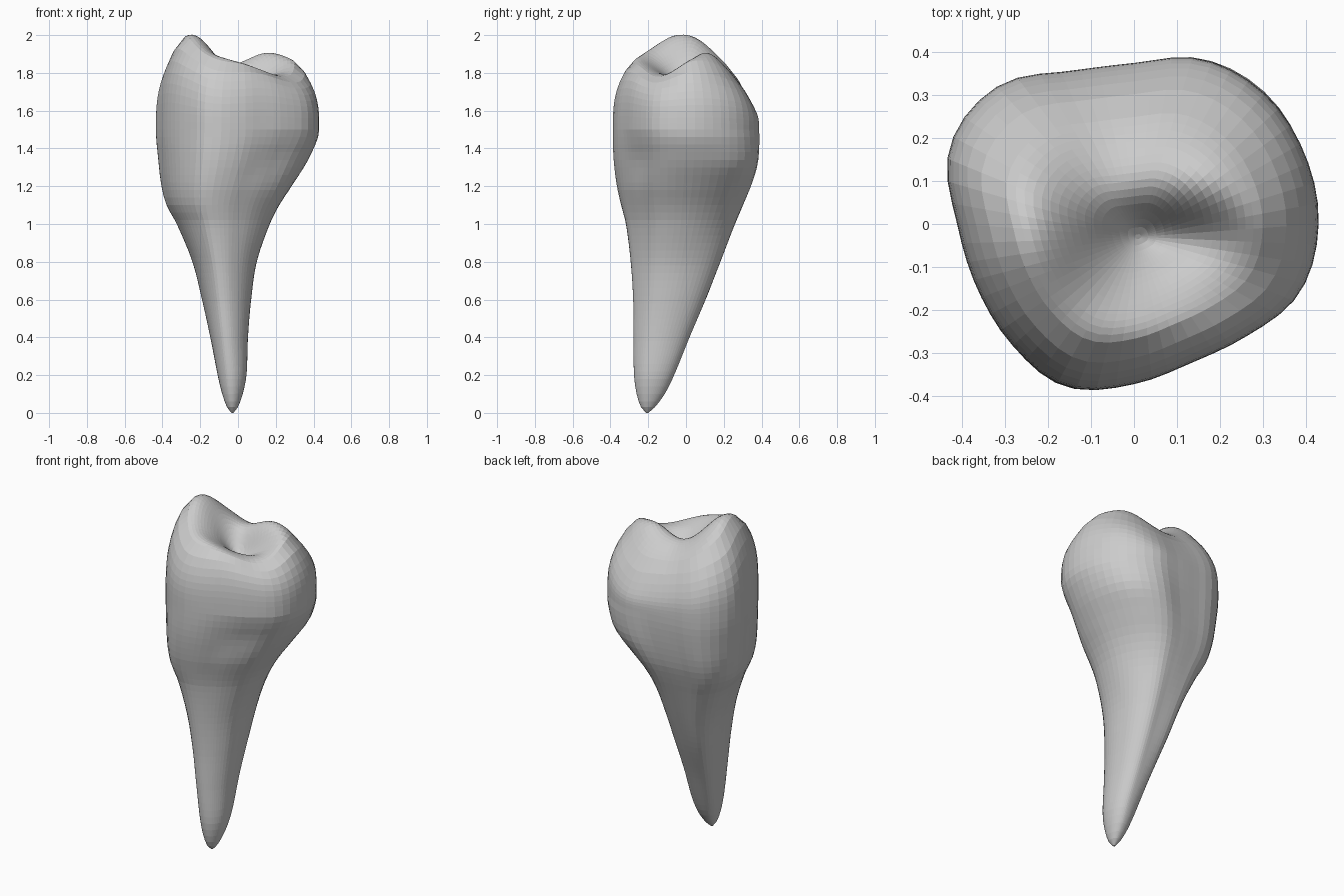
import bpy, bmesh
from math import sin, cos, pi, exp, radians

old = bpy.data.objects.get("Cube")
if old:
    bpy.data.objects.remove(old, do_unlink=True)

SEGMENTS = 56
RIM_Z = 1.5
DOME = 3.3

# Width and depth limits up the root and crown: z, left x, right x, front y, back y
PROFILE = [
    (0.0, -0.035, -0.025, -0.21, -0.20),
    (0.03, -0.058, -0.001, -0.238, -0.165),
    (0.1, -0.084, 0.025, -0.262, -0.112),
    (0.2, -0.108, 0.045, -0.276, -0.062),
    (0.4, -0.145, 0.053, -0.28, 0.02),
    (0.6, -0.185, 0.07, -0.282, 0.105),
    (0.8, -0.235, 0.10, -0.295, 0.185),
    (1.0, -0.32, 0.17, -0.32, 0.265),
    (1.1, -0.375, 0.22, -0.345, 0.305),
    (1.2, -0.402, 0.285, -0.367, 0.342),
    (1.35, -0.42, 0.377, -0.385, 0.374),
    (RIM_Z, -0.432, 0.432, -0.388, 0.388),
]
# Mirrored row beyond the rim, so the wall is upright where the crown begins
PROFILE.append((2 * RIM_Z - PROFILE[-2][0],) + PROFILE[-2][1:])

# Crown outline radii at equal angles, counter-clockwise from +x
OUTLINE = [0.43, 0.43, 0.43, 0.415, 0.375, 0.386, 0.452, 0.465,
           0.412, 0.395, 0.4, 0.41, 0.373, 0.35, 0.37, 0.418]

# Local swellings and hollows of the wall: angle, height, vertical spread, amount
SWELLS = [
    (135, 0.62, 0.25, 0.15),     # broad back right of the root
    (45, 1.32, 0.08, 0.07),      # low bulge under the back left cusp
    (45, 0.97, 0.1, -0.05),      # neck beneath that bulge
    (315, 1.34, 0.08, -0.06),    # slimmer front left
]


def hermite(a, b, ma, mb, t):
    return (a * (2*t**3 - 3*t*t + 1) + ma * (t**3 - 2*t*t + t)
            + b * (3*t*t - 2*t**3) + mb * (t**3 - t*t))


def limits(z):
    """Smoothly interpolated profile row at height z."""
    i = max(k for k in range(len(PROFILE) - 2) if PROFILE[k][0] <= z)
    o, p, q, r = PROFILE[max(i - 1, 0)], PROFILE[i], PROFILE[i + 1], PROFILE[i + 2]
    h = q[0] - p[0]
    t = (z - p[0]) / h
    return [hermite(p[k], q[k], (q[k] - o[k]) / (q[0] - o[0]) * h,
                    (r[k] - p[k]) / (r[0] - p[0]) * h, t) for k in range(1, 5)]


def outline(angle):
    """Crown outline point scaled to a unit box."""
    n = len(OUTLINE)
    u = angle / (2 * pi) * n
    i = int(u)
    a, b, c, d = (OUTLINE[(i + k) % n] for k in (-1, 0, 1, 2))
    radius = hermite(b, c, (c - a) / 2, (d - b) / 2, u - i)
    return radius * cos(angle) / 0.432, radius * sin(angle) / 0.388


def swell(angle, z):
    return 1 + sum(amount * max(0, cos(angle - radians(at)))**8
                   * exp(-((z - height) / spread)**2 / 2)
                   for at, height, spread, amount in SWELLS)


def bump(x, y, cx, cy, wx, wy):
    return exp(-((x - cx) / wx)**2 / 2 - ((y - cy) / wy)**2 / 2)


def biting_height(x, y):
    """Cusps, lip, groove and pit of the biting surface."""
    h = 1.79
    h += 0.26 * bump(x, y, -0.285, -0.04, 0.13, 0.19)   # tall left cusp
    h += 0.125 * bump(x, y, 0.17, 0.11, 0.13, 0.09)     # back right cusp
    h += 0.07 * bump(x, y, 0.32, 0.0, 0.07, 0.08)       # right rim
    h += 0.09 * bump(x, y, 0.02, -0.28, 0.2, 0.08)      # front lip
    h -= 0.15 * bump(x, y, 0.0, 0.42, 0.4, 0.07)        # sloping back
    h -= 0.05 * bump(x, y, 0.1, -0.03, 0.09, 0.045)     # groove
    h -= 0.06 * bump(x, y, 0.01, -0.03, 0.07, 0.06)     # pit
    return h


def ring(bm, point):
    return [bm.verts.new(point(2 * pi * i / SEGMENTS)) for i in range(SEGMENTS)]


def root_point(z):
    x0, x1, y0, y1 = limits(z)
    blend = min(1, 0.2 + 0.8 * z / 1.25)

    def point(a):
        u, v = outline(a)
        f = swell(a, z)
        u = (u * blend + cos(a) * (1 - blend)) * f
        v = (v * blend + sin(a) * (1 - blend)) * f
        return ((x0 + x1 + u * (x1 - x0)) / 2, (y0 + y1 + v * (y1 - y0)) / 2, z)
    return point


def crown_point(s):
    def point(a):
        u, v = outline(a)
        x = u * 0.432 * s + 0.01 * (1 - s)
        y = v * 0.388 * s - 0.03 * (1 - s)
        dome = (1 - s**DOME) ** (1 / DOME)
        return (x, y, RIM_Z + (biting_height(x, y) - RIM_Z) * dome)
    return point


bm = bmesh.new()
heights = [0, 0.012, 0.03, 0.06] + [0.1 + 0.04 * i for i in range(35)]
rings = [ring(bm, root_point(z)) for z in heights]

# Rounded shoulder, then evenly spaced rings in to the pit
shoulder = [(1 - (k / 10)**DOME) ** (1 / DOME) for k in range(10)]
inner = [0.64 - 0.045 * k for k in range(14)] + [0.015]
rings += [ring(bm, crown_point(s)) for s in shoulder + inner]

for lower, upper in zip(rings, rings[1:]):
    for i in range(SEGMENTS):
        j = (i + 1) % SEGMENTS
        bm.faces.new((lower[i], lower[j], upper[j], upper[i]))
bm.faces.new(rings[0][::-1])
bm.faces.new(rings[-1])
bmesh.ops.recalc_face_normals(bm, faces=bm.faces)

mesh = bpy.data.meshes.new("tooth")
bm.to_mesh(mesh)
bm.free()
tooth = bpy.data.objects.new("tooth", mesh)
bpy.context.collection.objects.link(tooth)

grey = bpy.data.materials.new("plain grey")
grey.use_nodes = True
colour = (0.6, 0.6, 0.6, 1)
grey.diffuse_color = colour
grey.node_tree.nodes["Principled BSDF"].inputs["Base Color"].default_value = colour
mesh.materials.append(grey)
